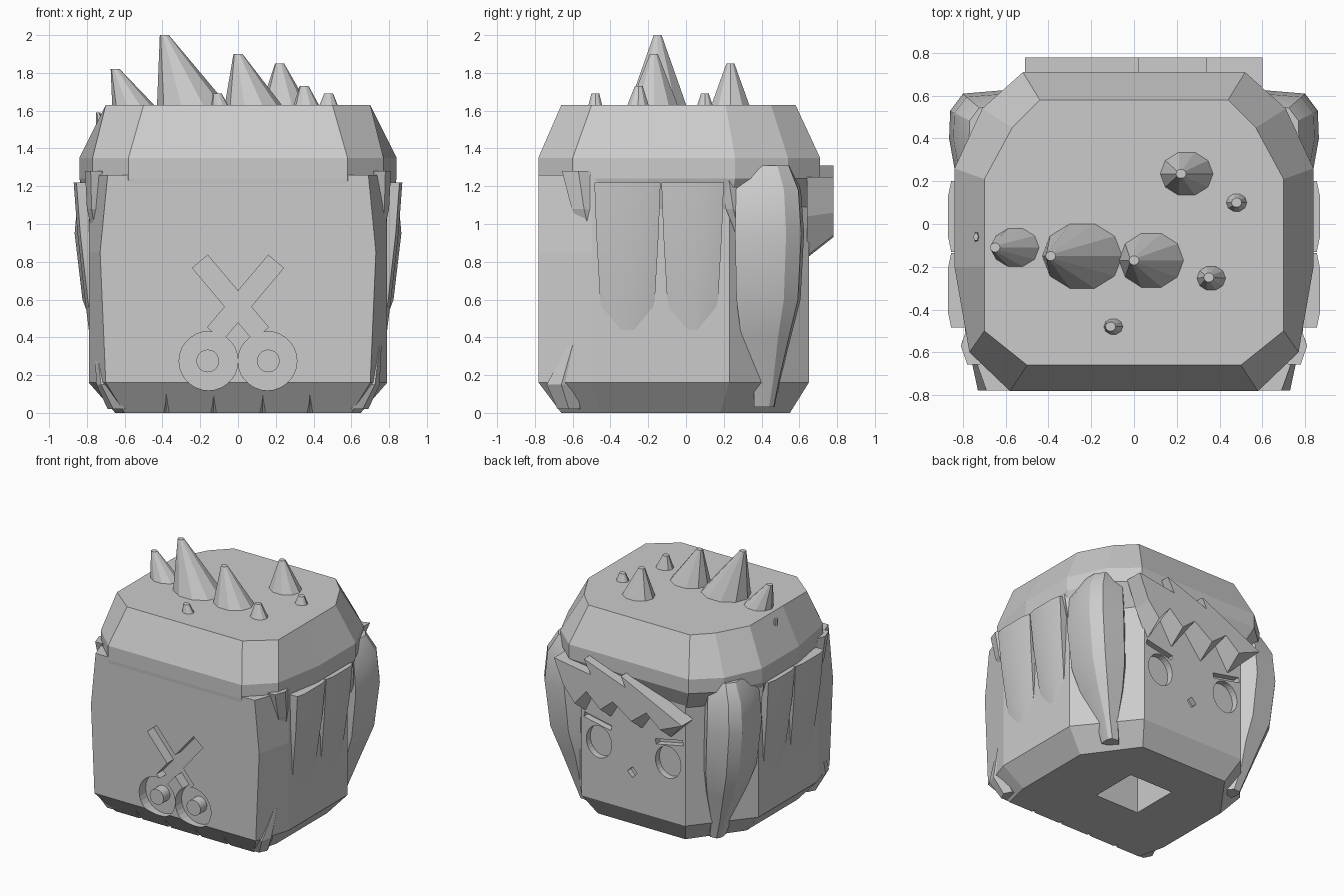
import bpy, bmesh
from math import sin, cos, tau, atan2
from mathutils import Matrix

cube = bpy.data.objects.get("Cube")
if cube:
    bpy.data.objects.remove(cube, do_unlink=True)

grey = bpy.data.materials.new("plain grey")
grey.use_nodes = True
colour = (0.6, 0.6, 0.6, 1)
grey.diffuse_color = colour
grey.node_tree.nodes["Principled BSDF"].inputs["Base Color"].default_value = colour


def finish(name, bm, smooth=False):
    """Turn a bmesh into a named, coloured object."""
    bmesh.ops.recalc_face_normals(bm, faces=bm.faces)
    mesh = bpy.data.meshes.new(name)
    bm.to_mesh(mesh)
    bm.free()
    mesh.materials.append(grey)
    obj = bpy.data.objects.new(name, mesh)
    bpy.context.collection.objects.link(obj)
    if smooth:
        bpy.ops.object.select_all(action="DESELECT")
        obj.select_set(True)
        bpy.context.view_layer.objects.active = obj
        bpy.ops.object.shade_smooth_by_angle(angle=0.45)
    return obj


def loft(name, rings, smooth=False):
    """Skin a stack of equal rings and close both ends."""
    bm = bmesh.new()
    loops = [[bm.verts.new(p) for p in ring] for ring in rings]
    for low, high in zip(loops, loops[1:]):
        for i in range(len(low)):
            j = (i + 1) % len(low)
            bm.faces.new((low[i], low[j], high[j], high[i]))
    bm.faces.new(loops[0][::-1])
    bm.faces.new(loops[-1])
    return finish(name, bm, smooth)


def mirrored_ring(half, z):
    """Full outline from its +x half, listed front to back."""
    return [(x, y, z) for x, y in half] + [(-x, y, z) for x, y in half[::-1]]


def oval(cx, cy, z, rx, ry, sides):
    return [(cx + rx * cos(tau * i / sides), cy + ry * sin(tau * i / sides), z)
            for i in range(sides)]


def block(name, centre, size, tilt=0):
    """Box tilted about the y axis."""
    bm = bmesh.new()
    matrix = (Matrix.Translation(centre) @ Matrix.Rotation(tilt, 4, "Y")
              @ Matrix.Diagonal((*size, 1)))
    bmesh.ops.create_cube(bm, size=1, matrix=matrix)
    return finish(name, bm)


def disc(name, centre, rx, rz, depth):
    """Round plug lying along the y axis."""
    x, y, z = centre
    return loft(name, [[(px, y + side * depth / 2, pz) for px, pz, _ in oval(x, z, 0, rx, rz, 28)]
                       for side in (-1, 1)])


def carve(target, cutter):
    cutter.hide_render = True
    mod = target.modifiers.new("carve", "BOOLEAN")
    mod.operation, mod.solver, mod.object = "DIFFERENCE", "EXACT", cutter
    bpy.context.view_layer.objects.active = target
    bpy.ops.object.modifier_apply(modifier=mod.name)
    bpy.data.objects.remove(cutter, do_unlink=True)


# Head block: flat front and face, chamfered corners and foot
FRONT, FACE = -0.78, 0.65
head = loft("head", [
    mirrored_ring([(.6, -.66), (.65, -.45), (.65, .18), (.38, .55)], 0),
    mirrored_ring([(.7, FRONT), (.79, -.5), (.79, .23), (.45, FACE)], .16),
    mirrored_ring([(.73, FRONT), (.79, -.5), (.79, .23), (.45, FACE)], .85),
    mirrored_ring([(.69, FRONT), (.79, -.5), (.79, .23), (.45, FACE)], 1.26)])

# Bottom pocket and notches in the front foot
carve(head, block("pocket_cutter", (0, 0, .2), (.38, .38, .8)))
for x in (-.38, -.13, .13, .38):
    carve(head, loft("notch_cutter", [
        [(x - w, y, z), (x + w, y, z), (x, y + d, z)]
        for w, y, d, z in ((.05, -.72, .12, -.02), (.004, -.8, .03, .13))]))

# Crossed scissors sunk into the front, with a post in each handle
DEPTH = 0.08
for side in (-1, 1):
    carve(head, disc("handle_cutter", (side * .156, FRONT, .275), .156, .156, DEPTH * 2))
    carve(head, block("blade_cutter", (side * .04, FRONT, .61), (.106, DEPTH * 2, .5),
                      side * atan2(.32, .38)))
for side, name in ((-1, "right"), (1, "left")):
    disc(name + "_handle_post", (side * .16, FRONT + DEPTH / 2, .275), .06, .06, DEPTH)

# Sunken eyes, brows and small mouth
for side in (-1, 1):
    carve(head, disc("eye_cutter", (side * .3, FACE, .62), .11, .125, .1))
    carve(head, block("brow_cutter", (side * .31, FACE, .78), (.24, .1, .04), -side * .2))
carve(head, block("mouth_cutter", (.01, FACE, .46), (.06, .08, .06), tau / 8))

# Hair cap with a sloping crown
rim = [(.58, FRONT - .002), (.77, -.6), (.84, -.2), (.84, .26), (.71, .54), (.52, .71)]
brow_line = [(.58, -.77), (.74, -.58), (.79, -.2), (.79, .23), (.62, .44), (.45, .64)]
crown = [(.5, -.66), (.7, -.5), (.7, -.2), (.7, .21), (.57, .45), (.44, .58)]
loft("hair_cap", [mirrored_ring(brow_line, 1.08), mirrored_ring(rim, 1.24),
                  mirrored_ring(rim, 1.35), mirrored_ring(crown, 1.63)])

# Hair spikes: tip, base centre, base radii
spikes = [((-.65, -.11, 1.82), (-.54, -.11), (.125, .105)),
          ((-.39, -.15, 2), (-.23, -.15), (.2, .17)),
          ((0, -.17, 1.9), (.09, -.17), (.165, .145)),
          ((.22, .235, 1.85), (.25, .235), (.137, .117)),
          ((.48, .1, 1.69), (.48, .1), (.06, .053)),
          ((.35, -.25, 1.73), (.365, -.255), (.08, .07)),
          ((-.11, -.48, 1.69), (-.09, -.48), (.055, .046))]
for number, ((tx, ty, tz), base, radii) in enumerate(spikes):
    loft(f"hair_spike_{number}", [oval(*base, 1.6, *radii, 10),
                                  oval(tx, ty, tz, .024, .022, 10)])
loft("hair_nub", [oval(-.73, -.06, 1.5, .02, .03, 6), oval(-.74, -.06, 1.59, .012, .02, 6)])

# Swept fringe over the face, its teeth raking back towards the skin
top_edge = [(.6, 1.25), (.28, 1.2), (.34, 1.31), (-.02, 1.18), (.02, 1.26), (-.51, 1.01)]
teeth = [(-.32, .93), (-.2, 1.03), (-.07, .93), (.09, 1.04), (.2, .95), (.32, 1.06),
         (.42, .94), (.52, 1.06)]
loft("fringe", [[(x, .78, z) for x, z in top_edge + teeth],
                [(x, .64, z) for x, z in top_edge]
                + [(x, .64, z - (.11 if z < 1 else .02)) for x, z in teeth]])

# Paired locks on both sides
lock_outline = [(.84, .26), (.865, .4), (.86, .53), (.8, .61), (.62, .625), (.5, .5), (.68, .3)]
lock_levels = [(1.31, -.05, .41, .74), (1.18, -.01, .425, .94), (.95, 0, .43, 1),
               (.6, -.03, .425, .93), (.4, -.07, .415, .72), (.18, -.1, .425, .38),
               (.03, -.14, .41, .3)]
for side, name in ((-1, "right"), (1, "left")):
    # Long corner lock
    loft(name + "_corner_lock",
         [[(side * (.7 + dx + (x - .7) * scale), cy + (y - .43) * scale, z)
           for x, y in lock_outline] for z, dx, cy, scale in lock_levels], True)

    # Flat side strands tapering into the head
    for part, front, back in (("front", -.485, -.135), ("rear", -.13, .2)):
        loft(f"{name}_{part}_side_strand",
             [[(side * .7, front + inset, z), (side * (out - .015), front + inset, z),
               (side * out, front + inset + .07, z), (side * out, back - inset - .07, z),
               (side * (out - .015), back - inset, z), (side * .7, back - inset, z)]
              for z, out, inset in ((.4, .785, .08), (.6, .81, .03), (.95, .85, .01),
                                    (1.22, .87, 0))], True)

    # Short pointed locks under the cap
    for part, y, x, wide in (("front", -.57, .77, .1), ("rear", .22, .8, .06)):
        loft(f"{name}_{part}_short_lock",
             [oval(side * (x - .03), y + .06, .95, .03, .02, 6),
              oval(side * (x - .02), y + .03, 1.08, .05, wide * .75, 6),
              oval(side * (x - .02), y, 1.28, .06, wide, 6)])

    # Low tuft at the front foot
    loft(name + "_foot_tuft",
         [oval(side * .63, -.62, .02, .06, .07, 6), oval(side * .7, -.66, .15, .05, .09, 6),
          oval(side * .74, -.6, .36, .02, .03, 6)])
